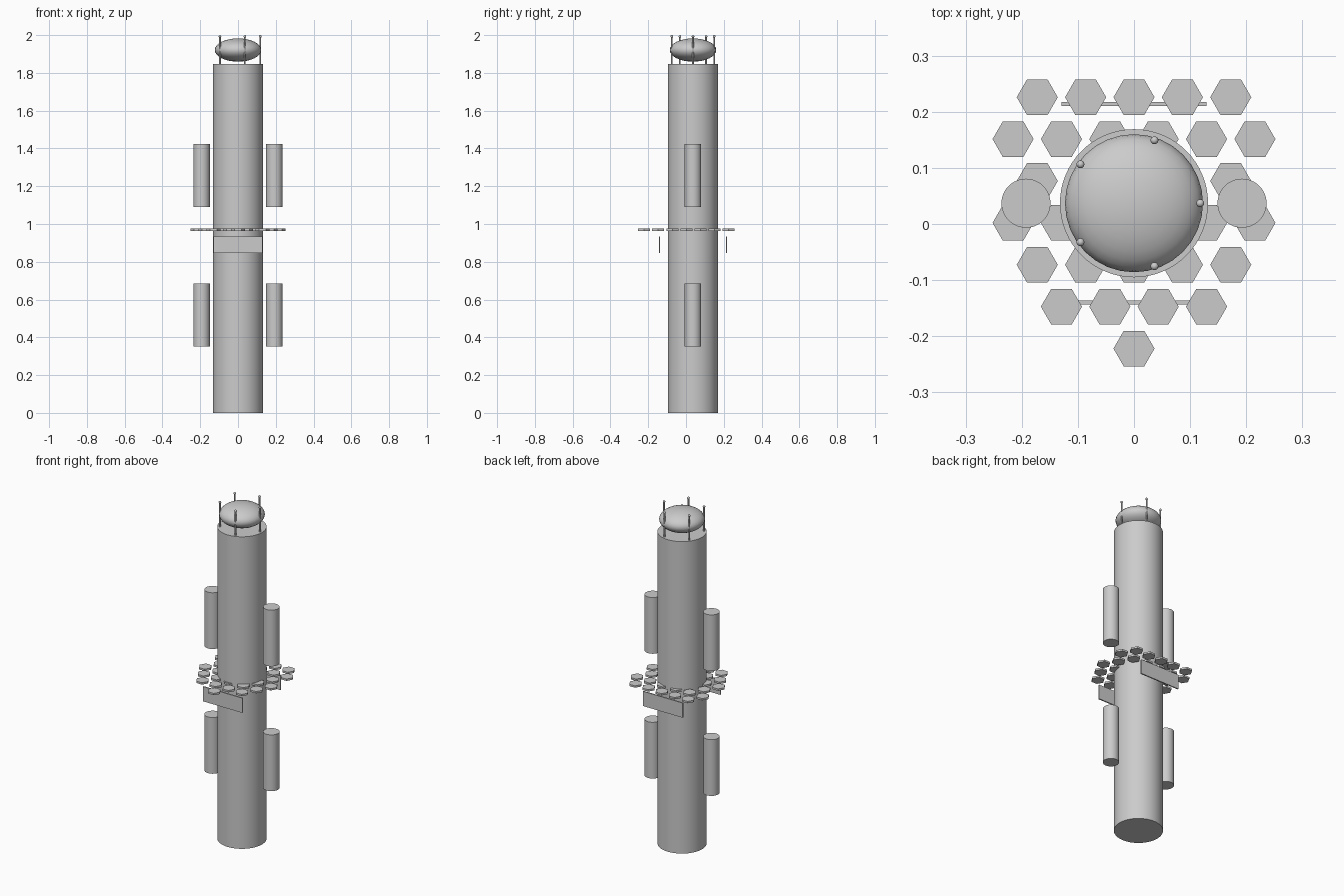
import bpy
from math import cos, sin, pi, radians, hypot, sqrt

cube = bpy.data.objects.get("Cube")
if cube:
    bpy.data.objects.remove(cube, do_unlink=True)

grey = bpy.data.materials.new("plain grey")
grey.use_nodes = True
colour = (0.6, 0.6, 0.6, 1)
grey.diffuse_color = colour
grey.node_tree.nodes["Principled BSDF"].inputs["Base Color"].default_value = colour

AXIS_Y = 0.037  # depth of the tower's axis


def finish(name, smooth=True):
    obj = bpy.context.object
    obj.name = name
    obj.data.materials.append(grey)
    if smooth:
        bpy.ops.object.shade_smooth_by_angle(angle=radians(35))
    return obj


def cylinder(name, x, y, bottom, top, radius, sides=48, smooth=True):
    bpy.ops.mesh.primitive_cylinder_add(
        vertices=sides, radius=radius, depth=top - bottom,
        location=(x, y, (bottom + top) / 2))
    return finish(name, smooth)


def ellipsoid(name, x, y, z, radius, half_height):
    bpy.ops.mesh.primitive_uv_sphere_add(
        segments=32, ring_count=16, radius=1, location=(x, y, z))
    bpy.context.object.scale = (radius, radius, half_height)
    bpy.ops.object.transform_apply(location=False, rotation=False, scale=True)
    return finish(name)


# Main tower and flattened dome
cylinder("main_hull", 0, AXIS_Y, 0, 1.848, 0.132, 64)
ellipsoid("dome", 0, AXIS_Y, 1.921, 0.123, 0.0615)

# Ring of antennas around the dome
for i in range(5):
    a = 2 * pi * i / 5
    x, y = 0.118 * cos(a), AXIS_Y + 0.118 * sin(a)
    cylinder(f"antenna_rod_{i + 1}", x, y, 1.845, 1.993, 0.0045, 12)
    ellipsoid(f"antenna_tip_{i + 1}", x, y, 1.993, 0.007, 0.007)

# Side pods, two on each side
for side, x in (("left", 0.1925), ("right", -0.1925)):
    for level, bottom in (("lower", 0.352), ("upper", 1.091)):
        cylinder(f"{side}_{level}_pod", x, AXIS_Y, bottom, bottom + 0.333, 0.0437)

# Flat panels before and behind the hull
for name, offset in (("front_panel", -0.177), ("back_panel", 0.177)):
    bpy.ops.mesh.primitive_cube_add(size=1, location=(0, AXIS_Y + offset, 0.8905))
    bpy.context.object.scale = (0.259, 0.007, 0.087)
    bpy.ops.object.transform_apply(location=False, rotation=False, scale=True)
    finish(name, False)

# Honeycomb deck of separate hexagonal tiles, trimmed to a circle
PITCH = 0.0862
for row in range(-4, 5):
    for col in range(-4, 5):
        x = (col + 0.5 * (row % 2 == 0)) * PITCH
        y = 0.002 + row * PITCH * sqrt(3) / 2
        if hypot(x, y - AXIS_Y) < 0.2603:
            tile = cylinder("deck_tile", x, y, 0.964, 0.975, 0.0366, 6, False)
            # Turn the corners to point sideways
            tile.rotation_euler.z = radians(30)
